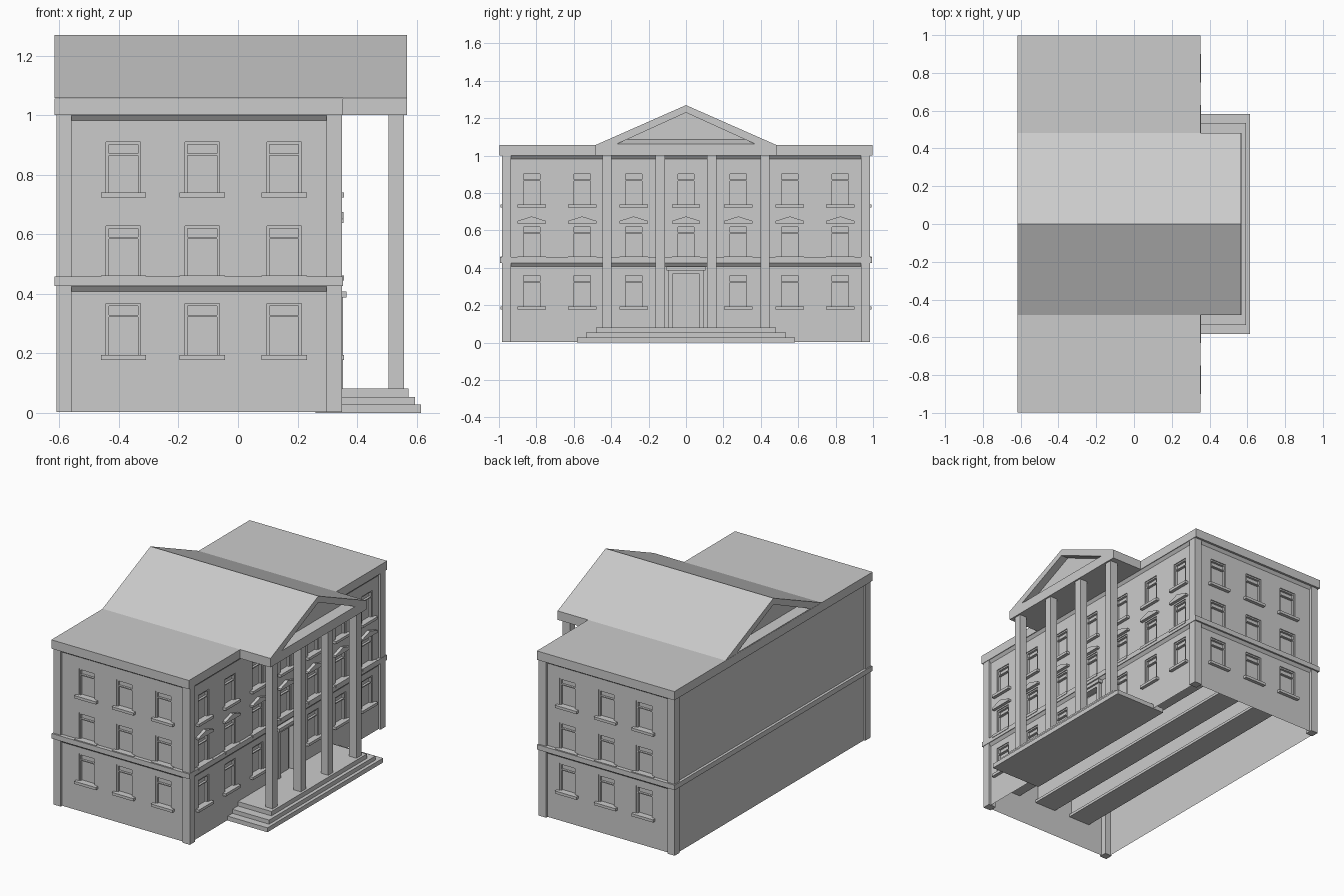
import bpy, bmesh

if "Cube" in bpy.data.objects:
    bpy.data.objects.remove(bpy.data.objects["Cube"])

XF, YS, XB = 0.335, 0.97, -0.60        # front wall, side walls, back wall planes
ROWS = [(0.192, 0.368), (0.46, 0.628), (0.738, 0.91)]
FACADE_U = [0, 0.28, -0.28, 0.555, -0.555, 0.825, -0.825]
SIDE_U = [-0.385, -0.12, 0.155]
BOX = [(0, 1, 3, 2), (4, 5, 7, 6), (0, 1, 5, 4), (2, 3, 7, 6), (0, 2, 6, 4), (1, 3, 7, 5)]
parts = {}


def world(x, y, z):
    return (x, y, z)


def facade(u, d, z):
    return (XF + d, u, z)


def side(s):
    return lambda u, d, z: (u, s * (YS + d), z)


def add(name, pts, faces, f=world):
    bm = parts.setdefault(name, bmesh.new())
    vs = [bm.verts.new(f(*p)) for p in pts]
    fs = [bm.faces.new([vs[i] for i in q]) for q in faces]
    bmesh.ops.recalc_face_normals(bm, faces=fs)


def box(name, x0, x1, y0, y1, z0, z1, f=world):
    add(name, [(x, y, z) for x in (x0, x1) for y in (y0, y1) for z in (z0, z1)], BOX, f)


def wall(name, u0, u1, z0, z1, holes, f):
    """Flat wall as a grid of quads that leaves out the openings."""
    us = sorted({u0, u1} | {h[i] for h in holes for i in (0, 1)})
    zs = sorted({z0, z1} | {h[i] for h in holes for i in (2, 3)})
    pts = [(u, 0, z) for u in us for z in zs]
    n, faces = len(zs), []
    for i in range(len(us) - 1):
        for j in range(n - 1):
            cu, cz = (us[i] + us[i + 1]) / 2, (zs[j] + zs[j + 1]) / 2
            if not any(h[0] < cu < h[1] and h[2] < cz < h[3] for h in holes):
                faces.append((i * n + j, (i + 1) * n + j, (i + 1) * n + j + 1, i * n + j + 1))
    add(name, pts, faces, f)


def reveal(name, a, b, z0, z1, depth, f):
    ring = [(a, z0), (b, z0), (b, z1), (a, z1)]
    add(name, [(u, d, z) for d in (0, -depth) for u, z in ring],
        [(i, (i + 1) % 4, (i + 1) % 4 + 4, i + 4) for i in range(4)], f)


def window(u, w, z0, z1, depth, f):
    a, b = u - w, u + w
    reveal("window_reveals", a, b, z0, z1, depth, f)
    add("window_panes", [(a, -0.02, z0), (b, -0.02, z0), (b, -0.02, z1), (a, -0.02, z1)],
        [(0, 1, 2, 3)], f)
    zt, t = z0 + 0.74 * (z1 - z0), 0.009
    for r in [(a, a + t, z0, z1), (b - t, b, z0, z1), (a + t, b - t, z1 - t, z1),
              (a + t, b - t, zt, zt + 0.006)]:
        box("window_frames", r[0], r[1], -0.02, -0.006, r[2], r[3], f)
    # sill; on the side walls it runs through the building
    box("window_sills", u - 0.076, u + 0.076, -depth, 0.021, z0 - 0.015, z0 + 0.002, f)


# facade windows with small pediments over the middle floor
holes = []
for k, (z0, z1) in enumerate(ROWS):
    for u in FACADE_U:
        if k == 0 and u == 0:
            continue
        holes.append((u - 0.053, u + 0.053, z0, z1))
        window(u, 0.053, z0, z1, 0.03, facade)
        if k == 1:
            prof = [(-.076, .638), (.076, .638), (.076, .651), (0, .675), (-.076, .651)]
            add("window_pediments", [(u + p, d, z) for d in (0, 0.02) for p, z in prof],
                [(0, 1, 2, 3, 4), (5, 6, 7, 8, 9)] +
                [(i, (i + 1) % 5, (i + 1) % 5 + 5, i + 5) for i in range(5)], facade)
holes.append((-0.07, 0.07, 0.08, 0.37))
wall("facade_wall", -YS, YS, 0.003, 1.0, holes, facade)

# side windows
holes = [(u - 0.058, u + 0.058, z0, z1) for z0, z1 in ROWS for u in SIDE_U]
for s in (-1, 1):
    wall("side_walls", XB, XF, 0.003, 1.0, holes, side(s))
    for h in holes:
        window((h[0] + h[1]) / 2, 0.058, h[2], h[3], YS, side(s))
wall("back_wall", -YS, YS, 0.003, 1.0, [], lambda u, d, z: (XB, u, z))

# door with jambs and lintel
reveal("door_reveal", -0.07, 0.07, 0.08, 0.37, 0.03, facade)
box("door", -0.07, 0.07, -0.04, -0.025, 0.08, 0.37, facade)
box("door_panel", -0.055, 0.055, -0.03, -0.018, 0.08, 0.36, facade)
for s in (-1, 1):
    box("door_jambs", *sorted((s * 0.07, s * 0.095)), 0, 0.018, 0.08, 0.387, facade)
box("door_jambs", -0.07, 0.07, 0, 0.018, 0.37, 0.387, facade)
box("door_lintel", -0.105, 0.105, 0, 0.03, 0.387, 0.408, facade)

# corner pilasters
for s in (-1, 1):
    y = sorted((s * 0.935, s * 0.985))
    box("corner_pilasters", 0.297, 0.35, *y, 0.003, 1.0)
    box("corner_pilasters", -0.61, -0.56, *y, 0.003, 1.0)

# sloped coves below the band and the cornice
for zt in (0.426, 1.0):
    pts = []
    for g, z in ((0, zt - 0.018), (0.014, zt)):
        a, b, c = XB - g * 0.6, XF + g, YS + g
        pts += [(a, -c, z), (b, -c, z), (b, c, z), (a, c, z)]
    add("coves", pts, [(i, (i + 1) % 4, (i + 1) % 4 + 4, i + 4) for i in range(4)])

# floor band ring and flat cornice roof
for s in (-1, 1):
    box("floor_band", -0.617, 0.353, *sorted((s * 0.96, s * 0.995)), 0.426, 0.458)
box("floor_band", 0.32, 0.353, -0.96, 0.96, 0.426, 0.458)
box("floor_band", -0.617, -0.59, -0.96, 0.96, 0.426, 0.458)
box("cornice_roof", -0.617, 0.353, -0.998, 0.998, 1.0, 1.056)

# portico: steps, square columns, entablature
box("steps", 0.26, 0.615, -0.582, 0.582, 0, 0.028)
box("steps", 0.30, 0.594, -0.535, 0.535, 0.028, 0.054)
box("steps", 0.33, 0.572, -0.48, 0.48, 0.054, 0.082)
for s in (-1, 1):
    for y in (0.138, 0.422):
        box("columns", 0.506, 0.557, s * y - 0.025, s * y + 0.025, 0.082, 1.0)
box("entablature", 0.353, 0.567, -0.483, 0.483, 1.0, 1.057)

# gable roof with a recessed tympanum at both ends
rings = [[(-.483, 1.057), (.483, 1.057), (0, 1.27)],
         [(-.37, 1.062), (.37, 1.062), (0, 1.23)],
         [(-.32, 1.085), (.32, 1.085), (0, 1.23)]]
pts = [(x + g, y, z) for x, inw in ((0.567, -0.05), (-0.617, 0.05))
       for r, g in zip(rings, (0, 0, inw)) for y, z in r]
faces = [(6, 7, 8), (15, 16, 17)]
for i in range(3):
    j = (i + 1) % 3
    faces.append((i, j, j + 9, i + 9))
    for o in (0, 3, 9, 12):
        faces.append((o + i, o + j, o + j + 3, o + i + 3))
add("gable_roof", pts, faces)

for name, bm in parts.items():
    me = bpy.data.meshes.new(name)
    bm.to_mesh(me)
    bm.free()
    bpy.context.collection.objects.link(bpy.data.objects.new(name, me))
